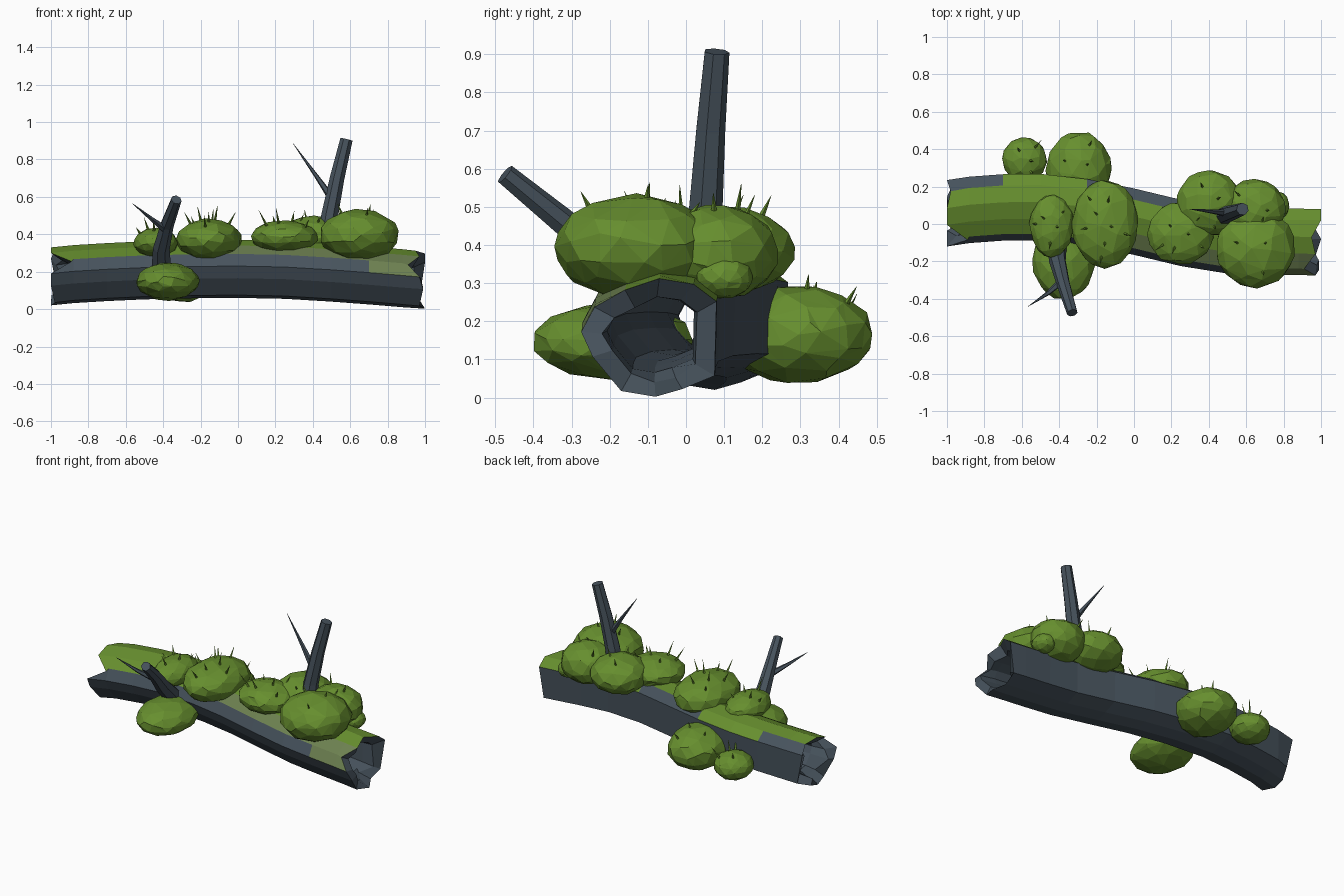
import bpy, bmesh, math, random
from mathutils import Vector

if "Cube" in bpy.data.objects:
    bpy.data.objects.remove(bpy.data.objects["Cube"])

random.seed(11)


def material(name, rgb):
    m = bpy.data.materials.new(name)
    m.diffuse_color = (*rgb, 1)
    m.use_nodes = True
    m.node_tree.nodes["Principled BSDF"].inputs["Base Color"].default_value = m.diffuse_color
    return m


BARK = material("grey bark", (0.062, 0.085, 0.108))
MOSS = material("moss green", (0.135, 0.275, 0.028))
PALE = material("pale moss", (0.15, 0.215, 0.08))


def finish(bm, name, mats):
    bmesh.ops.recalc_face_normals(bm, faces=bm.faces)
    me = bpy.data.meshes.new(name)
    bm.to_mesh(me)
    bm.free()
    for m in mats:
        me.materials.append(m)
    ob = bpy.data.objects.new(name, me)
    bpy.context.collection.objects.link(ob)
    return ob


def bridge(bm, a, b):
    n = len(a)
    return [bm.faces.new((a[i], a[(i + 1) % n], b[(i + 1) % n], b[i])) for i in range(n)]


# Hollow log: one cross-section swept along a winding centre line
SECTION = [(-.185, .015), (-.15, .08), (-.07, .125), (.02, .155), (.11, .14), (.17, .095),
           (.165, -.10), (.08, -.135), (.01, -.155), (-.08, -.14), (-.155, -.05)]
PATH = [(-1, .065, .175), (-.88, .083, .187), (-.7, .096, .198), (-.5, .098, .207),
        (-.25, .07, .213), (0, .02, .215), (.25, -.04, .21), (.5, -.08, .195),
        (.7, -.087, .18), (.88, -.088, .165), (1, -.09, .157)]
# How far each rim corner is broken back, left end then right end
BREAK = {-1: [0, .11, 0, 0, .02, 0, .04, 0, 0, .02, 0],
         1: [.03, .09, .03, .05, 0, 0, .03, .04, 0, .03, .01]}


def log():
    bm = bmesh.new()
    outer, inner = [], []
    for x, cy, cz in PATH:
        end = 0 if abs(x) < 1 else int(x)
        ro, ri = [], []
        for i, (dy, dz) in enumerate(SECTION):
            cut = BREAK[end][i] if end else 0
            ro.append(bm.verts.new((x - end * cut, cy + dy, cz + dz)))
            s = random.uniform(.62, .78) if end else 0.64
            dip = cut * 0.6 + random.uniform(0, .09) if end else 0
            ri.append(bm.verts.new((x - end * dip, cy + dy * s, cz + dz * s)))
        outer.append(ro)
        inner.append(ri)
    bands = [bridge(bm, a, b) for a, b in zip(outer, outer[1:])]
    for a, b in zip(inner, inner[1:]):
        bridge(bm, b, a)
    bridge(bm, inner[0], outer[0])
    bridge(bm, outer[-1], inner[-1])
    # Moss covers the upward strips and fades along the right front
    for band in bands:
        x = band[0].calc_center_median().x
        for i in (1, 2, 3, 4):
            band[i].material_index = 1
        if x > -.15:
            band[1].material_index = 2
        if x < -.7 or -.15 < x < .15:
            band[4].material_index = 0
        if x > .7:
            band[0].material_index = 2
    finish(bm, "hollow_log", [BARK, MOSS, PALE])


def tube(bm, pts, radii, sides):
    rings = []
    for k, p in enumerate(pts):
        p = Vector(p)
        d = Vector(pts[min(k + 1, len(pts) - 1)]) - Vector(pts[max(k - 1, 0)])
        u = d.cross(Vector((1, 0, 0))).normalized()
        v = d.cross(u).normalized()
        rings.append([bm.verts.new(p + radii[k] * (math.cos(t) * u + math.sin(t) * v))
                      for t in (2 * math.pi * i / sides for i in range(sides))])
    for a, b in zip(rings, rings[1:]):
        bridge(bm, a, b)
    bm.faces.new(rings[0])
    bm.faces.new(rings[-1])


def branch(name, pts, radii, twig):
    bm = bmesh.new()
    tube(bm, pts, radii, 7)
    tube(bm, twig, (.022, .012, .001), 5)
    finish(bm, name, [BARK])


def bush(name, centre, size, spikes):
    c, s = Vector(centre), Vector(size)
    bm = bmesh.new()
    bmesh.ops.create_icosphere(bm, subdivisions=3, radius=1)
    for v in bm.verts:
        n = v.co.copy()
        v.co = c + n * s * random.uniform(.97, 1.03)
    ob = finish(bm, name, [MOSS])
    dec = ob.modifiers.new("coarse facets", 'DECIMATE')
    dec.ratio = 0.45
    # Thin sprouts on the upper side
    if spikes:
        bm = bmesh.new()
        for k in range(spikes):
            a = k * 2.4 + random.uniform(-.5, .5)
            r = 0.8 * math.sqrt((k + .5) / spikes)
            n = Vector((r * math.cos(a), r * math.sin(a), math.sqrt(1 - r * r)))
            base = c + n * s * 0.95
            lean = Vector((n.x * .9, n.y * .9, 1)).normalized()
            tube(bm, [base, base + lean * random.uniform(.035, .1)], (.008, .0005), 4)
        finish(bm, name + "_sprouts", [MOSS])


log()
branch("tall_branch",
       [(.46, .03, .25), (.49, .05, .5), (.53, .063, .7), (.58, .08, .907)],
       (.055, .046, .04, .034),
       [(.51, .055, .58), (.42, .066, .71), (.295, .08, .885)])
branch("front_branch",
       [(-.41, -.06, .2), (-.41, -.19, .33), (-.38, -.31, .45), (-.33, -.475, .585)],
       (.055, .046, .037, .029),
       [(-.38, -.3, .42), (-.46, -.37, .48), (-.565, -.44, .565)])

for name, centre, size, spikes in [
    ("back_small_bush", (-.585, .345, .14), (.118, .118, .085), 4),
    ("back_large_bush", (-.295, .295, .165), (.175, .197, .127), 4),
    ("top_left_bush", (-.44, -.01, .355), (.116, .168, .08), 5),
    ("top_middle_bush", (-.155, 0, .37), (.175, .238, .112), 8),
    ("front_low_bush", (-.375, -.19, .147), (.168, .212, .1), 0),
    ("right_front_bush", (.25, -.05, .385), (.178, .165, .088), 6),
    ("right_back_bush", (.4, .11, .385), (.175, .175, .115), 3),
    ("far_back_bush", (.645, .08, .38), (.168, .162, .125), 2),
    ("far_large_bush", (.65, -.13, .395), (.212, .212, .137), 4),
    ("far_small_bush", (.765, .1, .315), (.065, .075, .055), 0),
]:
    bush(name, centre, size, spikes)
